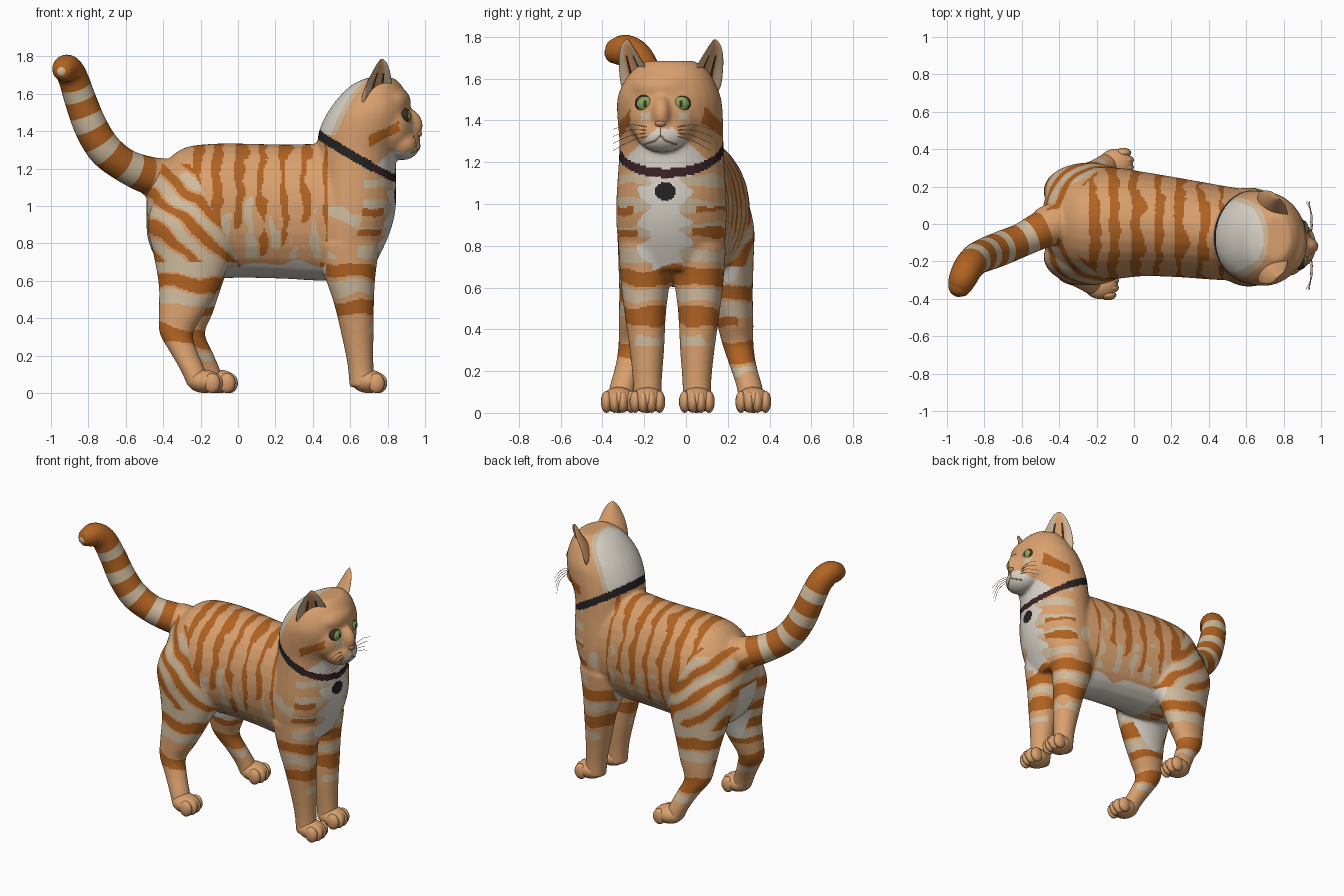
import bpy, bmesh, math
from mathutils import Vector, noise

if "Cube" in bpy.data.objects:
    bpy.data.objects.remove(bpy.data.objects["Cube"])

# ---- flat colours
COLS = [("light_orange", (0.69, 0.35, 0.155)), ("rust_stripe", (0.44, 0.125, 0.016)),
        ("cream", (0.63, 0.50, 0.34)), ("white_fur", (0.70, 0.65, 0.58)),
        ("collar_black", (0.017, 0.017, 0.018)), ("collar_maroon", (0.04, 0.016, 0.018)),
        ("eye_green", (0.22, 0.38, 0.10)), ("dark_brown", (0.05, 0.025, 0.015)),
        ("nose_pink", (0.55, 0.24, 0.12))]
MATS = []
for nm, c in COLS:
    m = bpy.data.materials.new(nm)
    m.diffuse_color = (*c, 1)
    m.use_nodes = True
    m.node_tree.nodes["Principled BSDF"].inputs["Base Color"].default_value = m.diffuse_color
    MATS.append(m)
ORANGE, RUST, CREAM, WHITE, BLACK, MAROON, GREEN, DARK, PINK = range(9)
X, Y, Z = Vector((1, 0, 0)), Vector((0, 1, 0)), Vector((0, 0, 1))


def finish(name, bm):
    bmesh.ops.recalc_face_normals(bm, faces=bm.faces[:])
    me = bpy.data.meshes.new(name)
    for f in bm.faces:
        f.smooth = True
    bm.to_mesh(me)
    bm.free()
    for m in MATS:
        me.materials.append(m)
    ob = bpy.data.objects.new(name, me)
    bpy.context.collection.objects.link(ob)
    return ob


def spline(st, sub):
    """Catmull-Rom through station tuples."""
    out = []
    for i in range(len(st) - 1):
        a, b, c, d = st[max(i - 1, 0)], st[i], st[i + 1], st[min(i + 2, len(st) - 1)]
        for k in range(sub):
            t = k / sub
            out.append([0.5 * (2 * q + (r - p) * t + (2 * p - 5 * q + 4 * r - s) * t * t
                               + (3 * q - p - 3 * r + s) * t ** 3) for p, q, r, s in zip(a, b, c, d)])
    return out + [list(st[-1])]


def loft(name, st, axes=None, n=28, sub=5, cup=0, col=None):
    """Skin rings (x, y, z, radius_a, radius_b); cup bends the ring into a crescent."""
    bm = bmesh.new()
    S = spline(st, sub)
    P = [Vector(s[:3]) for s in S]
    rings = []
    for i, s in enumerate(S):
        if axes:
            A, B = axes
        else:
            t = (P[min(i + 1, len(P) - 1)] - P[max(i - 1, 0)]).normalized()
            A = t.cross(Vector((1, -1, 1))).normalized()
            B = t.cross(A)
        ring = []
        for j in range(n):
            a = 2 * math.pi * (j + 0.5) / n
            ring.append(bm.verts.new(P[i] + A * s[3] * math.cos(a)
                                     + B * (s[4] * math.sin(a) + cup * s[3] * math.cos(a) ** 2)))
        rings.append(ring)
    for i in range(len(rings) - 1):
        for j in range(n):
            k = (j + 1) % n
            f = bm.faces.new((rings[i][j], rings[i][k], rings[i + 1][k], rings[i + 1][j]))
            if col:
                f.material_index = col(i / (len(rings) - 1), (j + 1) / n)
    for r in (rings[0], rings[-1]):
        f = bm.faces.new(r)
        if col:
            f.material_index = col(0 if r is rings[0] else 1, 0.75)
    return finish(name, bm)


def ball(name, c, r, mat=ORANGE, seg=24, rule=None):
    bm = bmesh.new()
    bmesh.ops.create_uvsphere(bm, u_segments=seg, v_segments=seg * 2 // 3, radius=1)
    for f in bm.faces:
        f.material_index = rule(f.calc_center_median()) if rule else mat
    for v in bm.verts:
        v.co = Vector((v.co.x * r[0], v.co.y * r[1], v.co.z * r[2])) + Vector(c)
    return finish(name, bm)


# ---- body mass: trunk, neck with head, muzzle, legs, fused into one skin
parts = [loft("trunk", [(-.488, .01, .95, .08, .10), (-.455, .01, .95, .17, .20), (-.38, .01, .955, .24, .29),
                        (-.28, .01, .975, .285, .34), (-.12, .005, .975, .30, .36), (.05, 0, .975, .28, .36),
                        (.25, -.02, .97, .266, .36), (.45, -.045, .965, .255, .365),
                        (.60, -.06, .95, .24, .33), (.72, -.07, .95, .18, .22)], (Y, Z)),
         loft("neck", [(.58, -.07, .68, .15, .23), (.60, -.07, .85, .21, .26), (.62, -.07, 1.0, .225, .265),
                       (.63, -.07, 1.2, .215, .253), (.64, -.07, 1.3, .217, .25), (.67, -.075, 1.4, .238, .253),
                       (.70, -.08, 1.5, .222, .25), (.722, -.08, 1.58, .185, .22),
                       (.74, -.075, 1.645, .135, .175), (.76, -.075, 1.685, .075, .115)], (X, Y)),
         ball("muzzle", (.88, -.115, 1.33), (.095, .125, .085)),
         ball("face", (.82, -.105, 1.42), (.125, .175, .16)),
         ball("nose_bridge", (.885, -.118, 1.43), (.105, .055, .10)),
         ball("brow", (.82, -.105, 1.555), (.105, .16, .09)),
         ball("tail_base", (-.43, 0, 1.15), (.13, .11, .11))]
PAWS = []
for sy, side in ((-1, "near"), (1, "far")):
    fy = -.195 if sy < 0 else .062
    parts.append(loft("front_leg", [(.59, fy, .80, .17, .13), (.60, fy, .62, .135, .117),
                                    (.62, fy, .48, .108, .10), (.64, fy + .008 * (-sy), .3, .085, .083),
                                    (.655, fy - .01 * sy, .15, .07, .07), (.665, fy - .01 * sy, .03, .07, .07)],
                      (X, Y)))
    leg = [(-.22, .12, 1.14, .12, .08), (-.24, .15, 1.05, .20, .13), (-.245, .175, .90, .24, .15),
           (-.24, .19, .75, .215, .135), (-.26, .215, .58, .165, .105),
           (-.30, .235, .43, .125, .088), (-.33, .25, .32, .09, .074), (-.29, .275, .22, .075, .065),
           (-.24, .305, .12, .067, .063), (-.205, .32, .03, .062, .066)]
    shift = .08 if sy > 0 else 0
    parts.append(loft("hind_leg", [(x + shift * max(0, min(1, 1.6 - 2.5 * z)), sy * y, z, a, b)
                                   for x, y, z, a, b in leg], (X, Y)))
    PAWS += [("front_paw_" + side, .70, fy - .01 * sy), ("hind_paw_" + side, -.178 + shift, sy * .322)]

bpy.ops.object.select_all(action='DESELECT')
for p in parts:
    p.select_set(True)
body = parts[0]
bpy.context.view_layer.objects.active = body
bpy.ops.object.join()
body.name = "cat_body"
r = body.modifiers.new("fuse", 'REMESH')
r.mode, r.voxel_size = 'VOXEL', 0.0088
s = body.modifiers.new("soften", 'SMOOTH')
s.factor, s.iterations = 0.5, 24
for m in ("fuse", "soften"):
    bpy.ops.object.modifier_apply(modifier=m)


# ---- coat pattern by position
def coat(c, n):
    x, y, z = c
    wob = noise.noise(c * 7)
    w = abs(y + .1)
    d = (z - 1.275 - .05 * y + .575 * (x - .63)) / 1.154
    if x > .38 and z > 1.08 and abs(d) < (.019 if x > .72 else .024):
        return MAROON if x > .72 else BLACK
    if x > .7 and (w / .052) ** 2 + ((z - 1.06) / .043) ** 2 < 1:
        return BLACK
    if x > .4 and d > 0 and z > 1.1:                       # head
        e = max(0, (x - .50 - .45 * (z - 1.5)) / .11) ** 2 + ((y + .06) / .225) ** 2 + .3 * wob
        if e < 1.5 and z > 1.38:
            return WHITE if e < 1 else CREAM
        if x > .74 and z < 1.40 - .95 * w and not (w < .025 and z > 1.36):
            return WHITE
        if .70 < x < .86 and abs(y + .08) > .14 and abs(z - 1.385 - .5 * (x - .78)) < .026 + .03 * wob:
            return RUST
        if x > .84 and abs(z - 1.42) < .02 and abs(w - .09) < .025:
            return CREAM
        return ORANGE
    if -.07 < x < .47 and z < .69 + .04 * wob:             # belly
        return WHITE
    zz = z + .03 * wob
    if x >= .44 and z < .72:                               # front legs
        if .62 < zz < .695 or .415 < zz < .50:
            return RUST
        if .53 < zz < .60 or (.33 < zz < .38 and wob > .12):
            return CREAM
        return WHITE if z > .62 and w < .06 else ORANGE
    if x < 0 and z < .70:                                  # hind legs
        if z > .45 and n.y * y < 0 and abs(y) < .14:
            return WHITE
        zz += .12 * (x + .3)
        if .555 < zz < .63 or .265 < zz < .35 or (.43 < zz < .47 and abs(y) < .25):
            return RUST
        if .47 < zz < .54 or zz > .64 or (.20 < zz < .25 and wob > .1):
            return CREAM
        return ORANGE
    if x < -.3 and abs(y) < .10 and z < .95:
        return WHITE
    if x > .62 and n.x > .25:                              # chest
        if w < .10 + .035 * math.sin(z * 50 + 3 * wob):
            return WHITE
        if w > .13 and (abs(zz - .86) < .02 or (abs(zz - .975) < .014 and w > .15)):
            return RUST
        return CREAM if math.sin(zz * 2 * math.pi / .12) > .1 else ORANGE
    if x < -.02 - .5 * (z - .75) and z < 1.225:            # haunch, slanted bands
        p = ((x + 1.15 * (z - 1.3) + .05 * wob) / .19) % 1
        return RUST if p < .38 else CREAM if .48 < p < .88 and z < 1.17 + .1 * wob else ORANGE
    if x < -.24:
        return ORANGE
    p = ((x + .35 * max(0, .05 - x) * (1.3 - z) + .025 * wob) / .118 + .1) % 1    # flank and back
    if x > .48:
        return CREAM if z < 1.0 and wob > .25 else ORANGE
    lim = .48 if z > 1.25 or x < 0 else .32
    if z > .84 + .3 * wob and p < lim + .25 * noise.noise(c * 11):
        return RUST
    if .72 < z < .98 + .2 * wob and .5 < p < .9 and noise.noise(c * 9) > -.15:
        return CREAM
    return ORANGE


me = body.data
me.materials.clear()
for m in MATS:
    me.materials.append(m)
for f in me.polygons:
    f.use_smooth = True
    f.material_index = coat(f.center, f.normal)
bpy.context.view_layer.update()


def face_x(y, z):
    """Depth of the face surface seen from +x."""
    hit, loc, _, _ = body.ray_cast(Vector((2, y, z)), Vector((-1, 0, 0)))
    return loc.x if hit else .9


# ---- paws with four toes each
for name, x, y in PAWS:
    ball(name, (x, y, .062), (.092, .08, .062))
    for i in range(4):
        o = i - 1.5
        ball(name + "_toe", (x + .06 - .014 * abs(o), y + o * .039, .053), (.045, .027, .053), seg=16)

# ---- ringed tail
def tail_col(t, u):
    if t < .09:
        return ORANGE
    if t > .56:
        return CREAM if t > .96 else RUST
    return RUST if (t - .09) / .118 % 1 < .58 else CREAM


loft("tail", [(-.38, .01, 1.15, .10, .10), (-.48, -.025, 1.165, .10, .10), (-.60, -.085, 1.215, .09, .09),
              (-.71, -.13, 1.30, .092, .092), (-.785, -.16, 1.42, .09, .09), (-.84, -.185, 1.56, .085, .085),
              (-.88, -.225, 1.68, .08, .08), (-.91, -.28, 1.732, .076, .076), (-.93, -.33, 1.73, .066, .066),
              (-.942, -.37, 1.722, .045, .045), (-.946, -.388, 1.72, .012, .012)], sub=8, col=tail_col)

# ---- cupped ears, open to the front and outside
def ear_col(t, u):
    if .07 < u < .45 and t < .86:
        if .2 < t < .6 and (.19 < u < .22 or .30 < u < .33):
            return DARK
        return CREAM if u < .17 or u > .36 else ORANGE
    return ORANGE


for sy, cy, side in ((-1, -.205, "near"), (1, .062, "far")):
    W, N = Vector((.72, -.69 * sy, 0)), Vector((.69, .72 * sy, 0))
    loft("ear_" + side, [(.70, cy - .01 * sy, 1.50, .075, .03), (.712, cy, 1.56, .104, .03),
                         (.728, cy + .022 * sy, 1.64, .094, .024), (.748, cy + .05 * sy, 1.71, .066, .018),
                         (.762, cy + .068 * sy, 1.76, .036, .012), (.768, cy + .075 * sy, 1.787, .008, .004)],
         (W, N), n=36, cup=.4, col=ear_col)

# ---- eyes with rim and slit pupil
def eye_col(p):
    if p.y ** 2 + p.z ** 2 > .60 or (abs(p.y) < .08 and abs(p.z) < .4):
        return DARK
    return GREEN


for y, side in ((-.196, "near"), (-.024, "far")):
    ball("eye_" + side, (face_x(y, 1.48) - .028, y, 1.48), (.042, .048, .044), seg=40, rule=eye_col)

# ---- nose, mouth line and whiskers
ball("nose", (face_x(-.122, 1.385) - .008, -.122, 1.385), (.018, .027, .016), PINK)
loft("mouth", [(face_x(y, z), y, z, .004, .004) for y, z in
               ((-.20, 1.285), (-.17, 1.295), (-.145, 1.305), (-.122, 1.325),
                (-.10, 1.305), (-.075, 1.295), (-.045, 1.285))], n=6)
loft("lip_cleft", [(face_x(-.122, z), -.122, z, .003, .003) for z in (1.37, 1.35, 1.325)], n=6)
for sy in (-1, 1):
    for i in range(4):
        y0, z0 = -.115 + sy * .07, 1.325 + .014 * i
        x0 = face_x(y0, z0) - .005
        loft("whisker", [(x0, y0, z0, .0015, .0015), (x0 + .005, y0 + sy * .08, z0 + .012 * (i - 2), .0015, .0015),
                         (x0 - .03 + .01 * i, y0 + sy * .165, z0 - .03 + .02 * (i - 2), .001, .001)], n=5)
